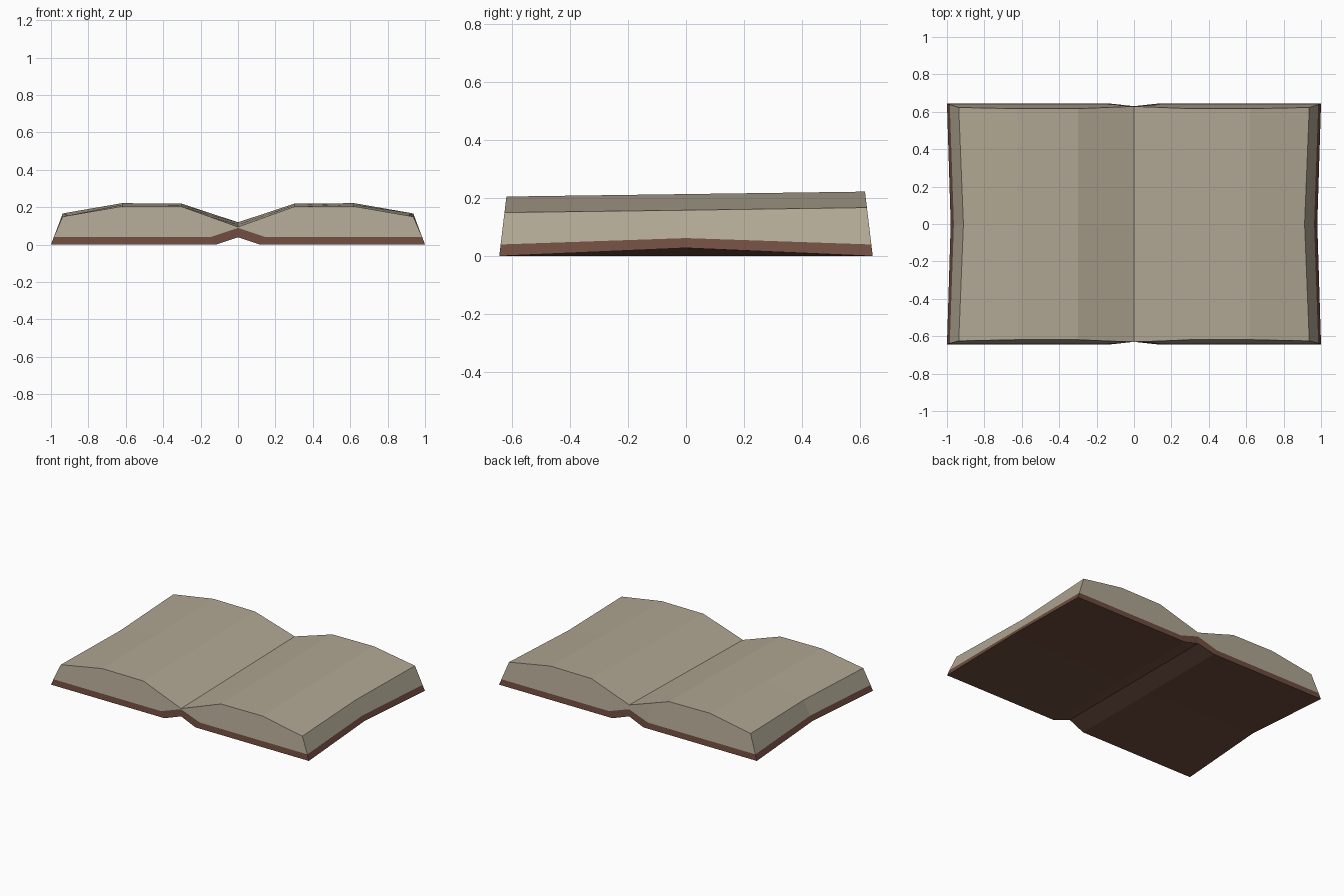
import bpy
import bmesh

if "Cube" in bpy.data.objects:
    bpy.data.objects.remove(bpy.data.objects["Cube"])


def material(name, rgb):
    m = bpy.data.materials.new(name)
    m.diffuse_color = (*rgb, 1)
    m.use_nodes = True
    m.node_tree.nodes["Principled BSDF"].inputs["Base Color"].default_value = m.diffuse_color
    return m


leather = material("brown leather", (0.155, 0.072, 0.049))
paper = material("aged paper", (0.435, 0.386, 0.292))


def mirror(half):
    """Complete an outer-to-spine list of points with its mirror image."""
    return [(-x, *r) for x, *r in half] + [(x, *r) for x, *r in half[-2::-1]]


def sheet(bm, half, mid_edge):
    """Grid of front, middle and back rows; half = (x, front z, back z)."""
    mid = [(x, (a + b) / 2, (a + b) / 2) for x, a, b in half]
    mid[0] = (mid_edge[0], mid_edge[1], mid_edge[1])
    rows = []
    for side, pts in ((-1, mirror(half)), (0, mirror(mid)), (1, mirror(half))):
        row = []
        for x, zf, zb in pts:
            z = zb if side > 0 else zf
            y = 0.643 - 0.12 * z          # end walls lean inwards
            if abs(x) < 1e-6:
                y = min(y, 0.63)          # notch at the spine
            row.append(bm.verts.new((x, side * y, z)))
        rows.append(row)
    return rows


def slab(name, bottom, bottom_mid, top, top_mid, mat):
    """Closed solid between two sheets with matching columns."""
    bm = bmesh.new()
    lo, hi = sheet(bm, bottom, bottom_mid), sheet(bm, top, top_mid)
    n = len(lo[0])
    for g in (lo, hi):
        for j in range(2):
            for i in range(n - 1):
                bm.faces.new((g[j][i], g[j][i + 1], g[j + 1][i + 1], g[j + 1][i]))
    for j in (0, 2):                      # front and back walls
        for i in range(n - 1):
            bm.faces.new((lo[j][i], lo[j][i + 1], hi[j][i + 1], hi[j][i]))
    for i in (0, n - 1):                  # outer side walls
        for j in range(2):
            bm.faces.new((lo[j][i], lo[j + 1][i], hi[j + 1][i], hi[j][i]))
    bmesh.ops.recalc_face_normals(bm, faces=bm.faces)
    mesh = bpy.data.meshes.new(name)
    bm.to_mesh(mesh)
    bm.free()
    mesh.materials.append(mat)
    bpy.context.collection.objects.link(bpy.data.objects.new(name, mesh))


# Cover: flat boards with a raised spine fold and lifted outer edge middles
slab("cover",
     [(1.0, 0, 0), (0.12, 0, 0), (0, 0.04, 0.04)], (0.98, 0.028),
     [(0.985, 0.04, 0.04), (0.15, 0.04, 0.04), (0, 0.09, 0.09)], (0.963, 0.062),
     leather)

# Pages: two arched blocks meeting in the gutter, slightly taller at the back
slab("pages",
     [(0.985, 0.04, 0.04), (0.62, 0.04, 0.04), (0.3, 0.04, 0.04),
      (0.15, 0.04, 0.04), (0, 0.09, 0.09)], (0.963, 0.062),
     [(0.937, 0.15, 0.167), (0.62, 0.205, 0.222), (0.3, 0.203, 0.219),
      (0.15, 0.149, 0.169), (0, 0.095, 0.12)], (0.912, 0.158),
     paper)
